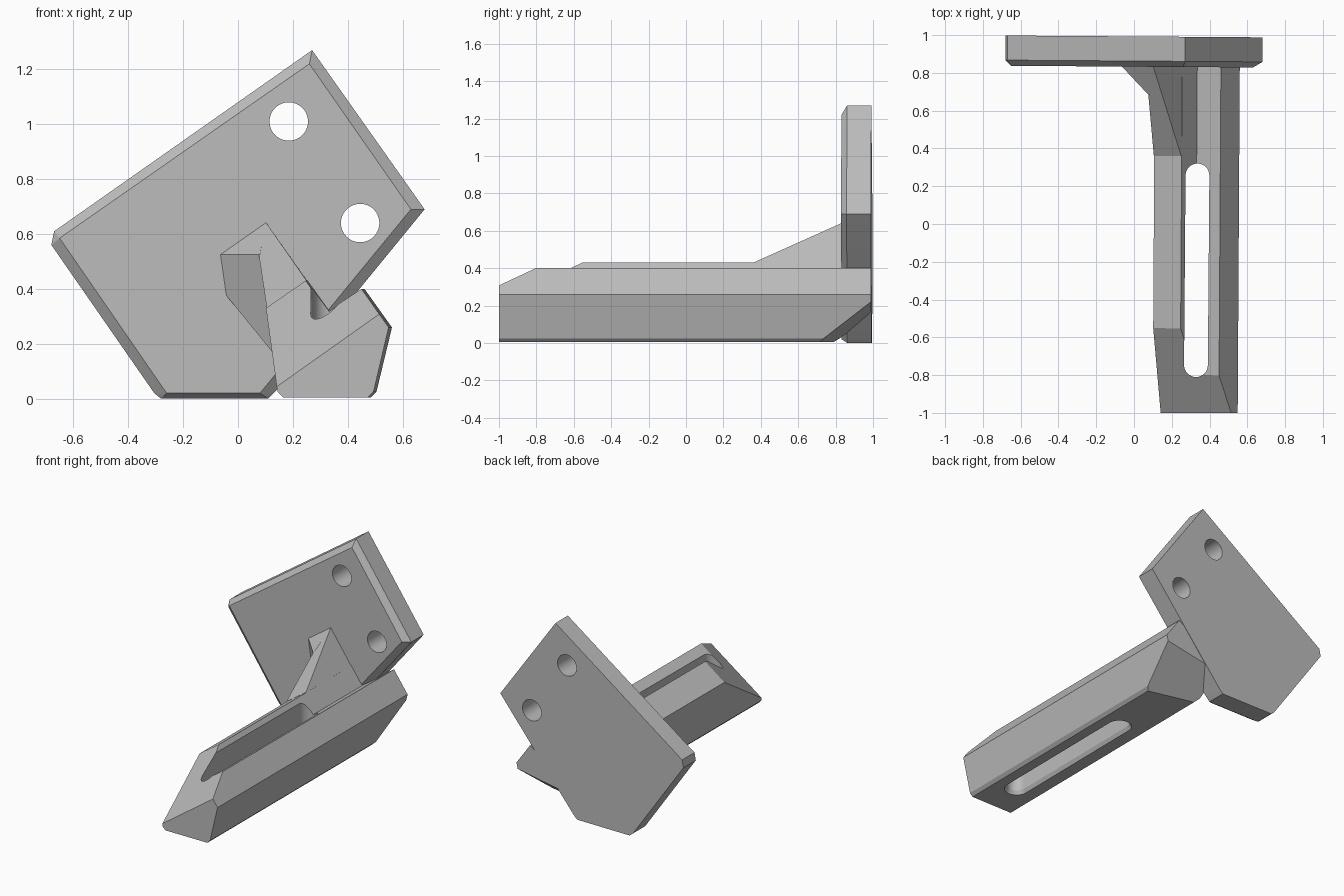
import bpy, bmesh, math
from mathutils import Vector

if "Cube" in bpy.data.objects:
    bpy.data.objects.remove(bpy.data.objects["Cube"], do_unlink=True)

grey = bpy.data.materials.new("plain_grey")
grey.use_nodes = True
colour = (0.5, 0.5, 0.5, 1)
grey.diffuse_color = colour
grey.node_tree.nodes["Principled BSDF"].inputs["Base Color"].default_value = colour


def finish(bm, name):
    bmesh.ops.recalc_face_normals(bm, faces=bm.faces)
    mesh = bpy.data.meshes.new(name)
    bm.to_mesh(mesh)
    bm.free()
    obj = bpy.data.objects.new(name, mesh)
    bpy.context.collection.objects.link(obj)
    mesh.materials.append(grey)
    return obj


def hull(name, points):
    """Convex solid around the points."""
    bm = bmesh.new()
    for p in points:
        bm.verts.new(p)
    res = bmesh.ops.convex_hull(bm, input=bm.verts)
    loose = {g for g in res["geom_interior"] + res["geom_unused"]
             if isinstance(g, bmesh.types.BMVert)}
    bmesh.ops.delete(bm, geom=list(loose), context="VERTS")
    bmesh.ops.dissolve_limit(bm, angle_limit=0.01, verts=bm.verts, edges=bm.edges)
    return finish(bm, name)


def at_y(profile, y, skew=0.0):
    return [(x, y - skew * x, z) for x, z in profile]


def carve(obj, cutter):
    """Subtract the cutter, then discard it."""
    cutter.hide_render = True
    mod = obj.modifiers.new("cut", "BOOLEAN")
    mod.operation, mod.solver, mod.object = "DIFFERENCE", "EXACT", cutter
    bpy.context.view_layer.objects.active = obj
    bpy.ops.object.modifier_apply(modifier=mod.name)
    bpy.data.objects.remove(cutter, do_unlink=True)


def arc(cx, cy, r, start, end, n):
    return [(cx + r * math.cos(start + (end - start) * i / n),
             cy + r * math.sin(start + (end - start) * i / n)) for i in range(n + 1)]


# Mounting plate with a chamfered front rim
outline = [(-0.68, 0.56), (-0.67, 0.61), (0.27, 1.27), (0.68, 0.69),
           (0.14, 0.03), (0.11, 0), (-0.28, 0), (-0.305, 0.02)]
face = [(-0.65, 0.585), (0.26, 1.22), (0.63, 0.69), (0.08, 0.02), (-0.26, 0.02)]
plate = hull("mounting_plate", at_y(outline, 0.993, 0.007)
             + at_y(outline, 0.863, 0.007) + at_y(face, 0.833, 0.007))

# Screw holes
for hx, hz in ((0.185, 1.01), (0.445, 0.64)):
    ring = arc(hx, hz, 0.07, 0, math.tau, 48)[:-1]
    carve(plate, hull("hole_cutter", at_y(ring, 0.7) + at_y(ring, 1.2)))

# Arm: notched section pulled along y
section = [(0.105, 0.33), (0.25, 0.43), (0.33, 0.318), (0.455, 0.40), (0.555, 0.26),
           (0.50, 0.025), (0.48, 0.005), (0.17, 0.005), (0.15, 0.025)]
bm = bmesh.new()
base = bm.faces.new([bm.verts.new(p) for p in at_y(section, -1)])
ext = bmesh.ops.extrude_face_region(bm, geom=[base])
bmesh.ops.translate(bm, vec=(0, 1.988, 0),
                    verts=[g for g in ext["geom"] if isinstance(g, bmesh.types.BMVert)])
for v in bm.verts:
    v.co.x += 0.006 * v.co.y

# Sloped front tip and sloped underside at the plate
slopes = (((0.51, -1, 0.305), (-0.578, -0.57, 0.816)),
          ((0.545, 0.99, 0.22), (0.18, 0.74, -1)))
for co, no in slopes:
    bmesh.ops.bisect_plane(bm, geom=bm.verts[:] + bm.edges[:] + bm.faces[:],
                           plane_co=co, plane_no=Vector(no).normalized(), clear_outer=True)
    bmesh.ops.holes_fill(bm, edges=[e for e in bm.edges if e.is_boundary], sides=0)
arm = finish(bm, "arm")


# Long slot through the arm, eased at the underside
def slot_ring(r, z):
    pts = arc(0.336, 0.257, r, 0, math.pi, 16) + arc(0.328, -0.747, r, math.pi, math.tau, 16)
    return [(x, y, z) for x, y in pts]


carve(arm, hull("slot_cutter", slot_ring(0.063, -0.1) + slot_ring(0.063, 0.6)))
carve(arm, hull("slot_rim_cutter", slot_ring(0.085, -0.01) + slot_ring(0.063, 0.03)))

# Rising brace from the arm ridge to the plate
brace_end = [(0.062, 0.617), (0.10, 0.645), (0.33, 0.32), (0.13, 0.17)]
brace = hull("rising_brace", [(0.105, 0.36, 0.33), (0.25, 0.36, 0.43)] + at_y(brace_end, 0.84))

# Side web that widens the brace at the plate
web_end = [(-0.07, 0.525), (0.10, 0.645), (-0.05, 0.385), (0.135, 0.16), (0.2, 0.3)]
web = hull("side_web", at_y(web_end, 0.84) + [(0.08, 0.68, 0.525), (0.133, 0.69, 0.16)])

for obj in (plate, arm, brace, web):
    bpy.ops.object.select_all(action="DESELECT")
    obj.select_set(True)
    bpy.context.view_layer.objects.active = obj
    bpy.ops.object.shade_smooth_by_angle(angle=math.radians(15))
